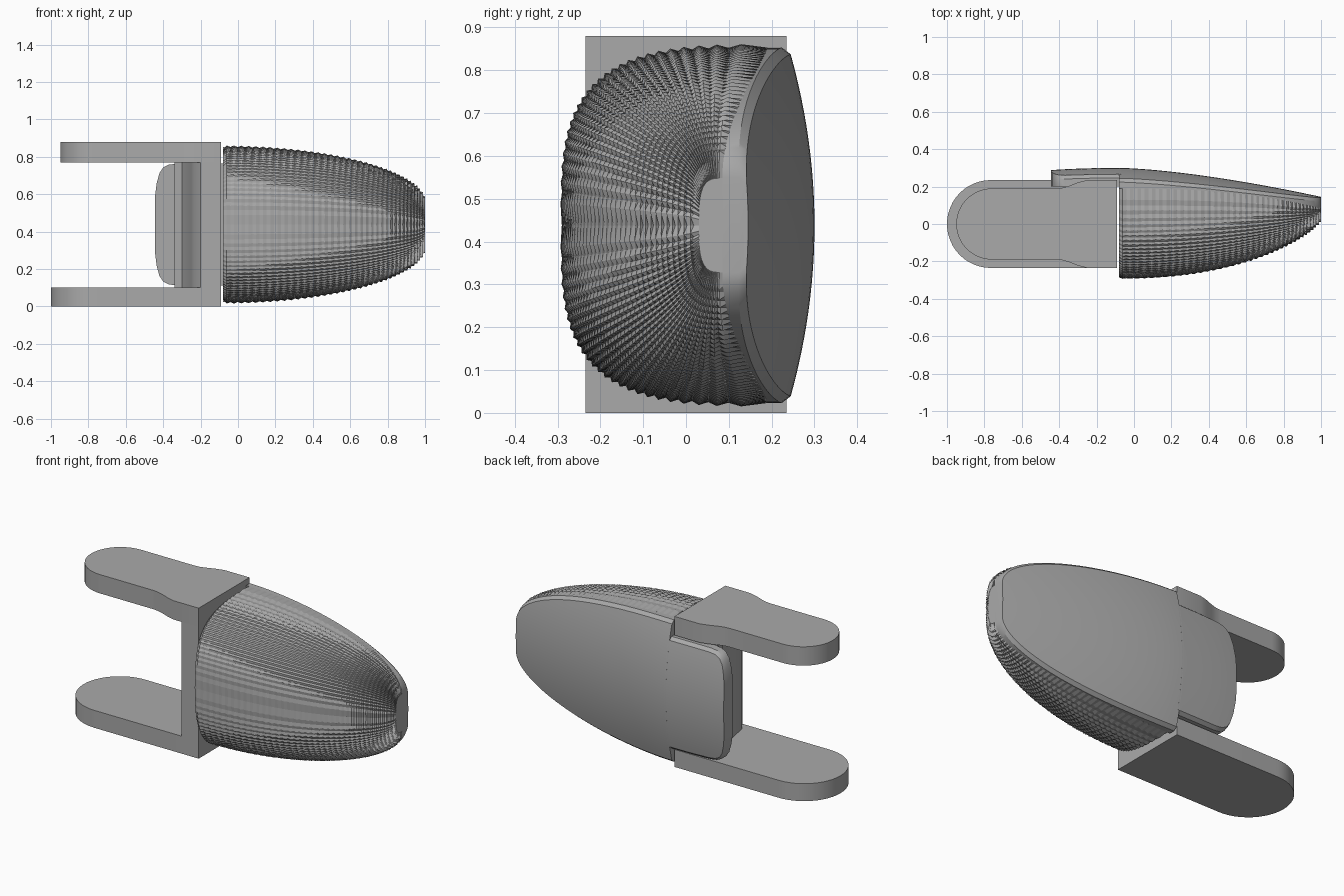
import bpy, bmesh, math

cube = bpy.data.objects.get("Cube")
if cube:
    bpy.data.objects.remove(cube, do_unlink=True)

grey = bpy.data.materials.new("plain grey")
grey.use_nodes = True
colour = (0.4, 0.4, 0.4, 1)
grey.diffuse_color = colour
grey.node_tree.nodes["Principled BSDF"].inputs["Base Color"].default_value = colour

MID = 0.438          # height of the symmetry plane
BASE, TIP = -0.08, 1.0


def finish(name, bm, angle=None):
    bmesh.ops.recalc_face_normals(bm, faces=bm.faces)
    mesh = bpy.data.meshes.new(name)
    bm.to_mesh(mesh)
    bm.free()
    obj = bpy.data.objects.new(name, mesh)
    bpy.context.collection.objects.link(obj)
    mesh.materials.append(grey)
    if angle:
        bpy.ops.object.select_all(action='DESELECT')
        obj.select_set(True)
        bpy.context.view_layer.objects.active = obj
        bpy.ops.object.shade_smooth_by_angle(angle=math.radians(angle))
    return obj


def loft(name, rings, angle=None):
    """Skin closed rings of equal length and cap both ends."""
    bm = bmesh.new()
    rows = [[bm.verts.new(p) for p in ring] for ring in rings]
    n = len(rows[0])
    for a, b in zip(rows, rows[1:]):
        for j in range(n):
            k = (j + 1) % n
            bm.faces.new((a[j], a[k], b[k], b[j]))
    bm.faces.new(rows[0])
    bm.faces.new(rows[-1])
    return finish(name, bm, angle)


def prism(name, outline, z0, z1):
    return loft(name, [[(x, y, z) for x, y in outline] for z in (z0, z1)], 35)


# Shared shape of the fingertip
def along(x):
    return min(1, max(0, (x - BASE) / (TIP - BASE)))


def half_height(x):
    return 0.11 + 0.305 * math.sqrt(1 - along(x) ** 2)


def front_y(x):
    return 0.03 - 0.32 * (1 - along(x) ** 2.2) ** 0.75


def seam_y(x):
    return 0.19 - 0.105 * along(x) ** 2.5


def back_y(x, dz):
    return 0.3 - 0.155 * along(x) ** 1.5 - 0.06 * (dz / 0.415) ** 2 - 0.1 * max(0, -0.1 - x) ** 2


def power(v, e):
    return math.copysign(abs(v) ** e, v)


# Studded pad: every second vertex is pushed out into a small pyramid
ROWS, COLS, STUD = 74, 100, 0.008
rings = []
for i in range(ROWS + 1):
    s = i / ROWS
    x = BASE + (TIP - BASE) * (0.4 * s + 0.6 * math.sin(s * math.pi / 2))
    h, f, seam = half_height(x), front_y(x), seam_y(x)
    shrink = 0.015 if i == 0 else 0
    ring = []
    for j in range(COLS + 1):
        t = math.pi * j / COLS
        c, d = power(math.cos(t), 0.6), power(max(0, math.sin(t)), 0.6)
        up = i % 2 and j % 2 and 0 < j < COLS
        grow = (STUD if up else 0) - shrink
        out = grow * (0.3 + 0.7 * min(1, abs(c) + along(x)))
        nudge = grow * along(x) ** 4 if up else 0
        ring.append((min(TIP, x + nudge), seam - (seam - f + out) * d, MID + (h + out) * c))
    rings.append(ring)
loft("textured_pad", rings)


# Domed backing plate with a softened rim, and the tab that joins it to the bracket
def backing(name, stations, front, steps=24, rim=0.016):
    rings = []
    for x, h in stations:
        ring = [(x, front(x), MID - h), (x, back_y(x, h) - rim, MID - h)]
        for j in range(steps + 1):
            dz = (h - rim) * (2 * j / steps - 1)
            ring.append((x, back_y(x, dz), MID + dz))
        ring += [(x, back_y(x, h) - rim, MID + h), (x, front(x), MID + h)]
        rings.append(ring)
    loft(name, rings, 30)


plate = [BASE + (TIP - BASE) * math.sin(i / 40 * math.pi / 2) for i in range(41)]
backing("back_plate", [(x, half_height(x)) for x in plate], seam_y)

tab_ends = [(-0.445, 0.14), (-0.435, 0.22), (-0.42, 0.275), (-0.4, 0.305),
            (-0.37, 0.32), (-0.33, 0.325), (-0.2, 0.327), (-0.07, 0.327)]
backing("back_tab", tab_ends, lambda x: 0.2)


# Bracket: two rounded prongs joined by an upright web
def round_end(centre, r, steps=24):
    angles = [math.pi * (0.5 + k / steps) for k in range(steps + 1)]
    return [(centre + r * math.cos(a), r * math.sin(a)) for a in angles]


END = -0.09
prism("lower_prong", round_end(-0.765, 0.235) + [(END, -0.235), (END, 0.235)], 0, 0.102)

flare = [(-0.42, 0.19), (-0.385, 0.193), (-0.35, 0.203), (-0.3, 0.222), (-0.25, 0.235), (END, 0.235)]
upper = round_end(-0.76, 0.19) + [(x, -y) for x, y in flare] + flare[::-1]
prism("upper_prong", upper, 0.77, 0.88)

web = [(END, 0.2), (-0.34, 0.2), (-0.34, 0.15), (-0.3, 0.13), (-0.28, 0.07),
       (-0.25, -0.1), (-0.235, -0.18), (-0.2, -0.235), (END, -0.235)]
prism("bracket_web", web, 0.1, 0.772)
